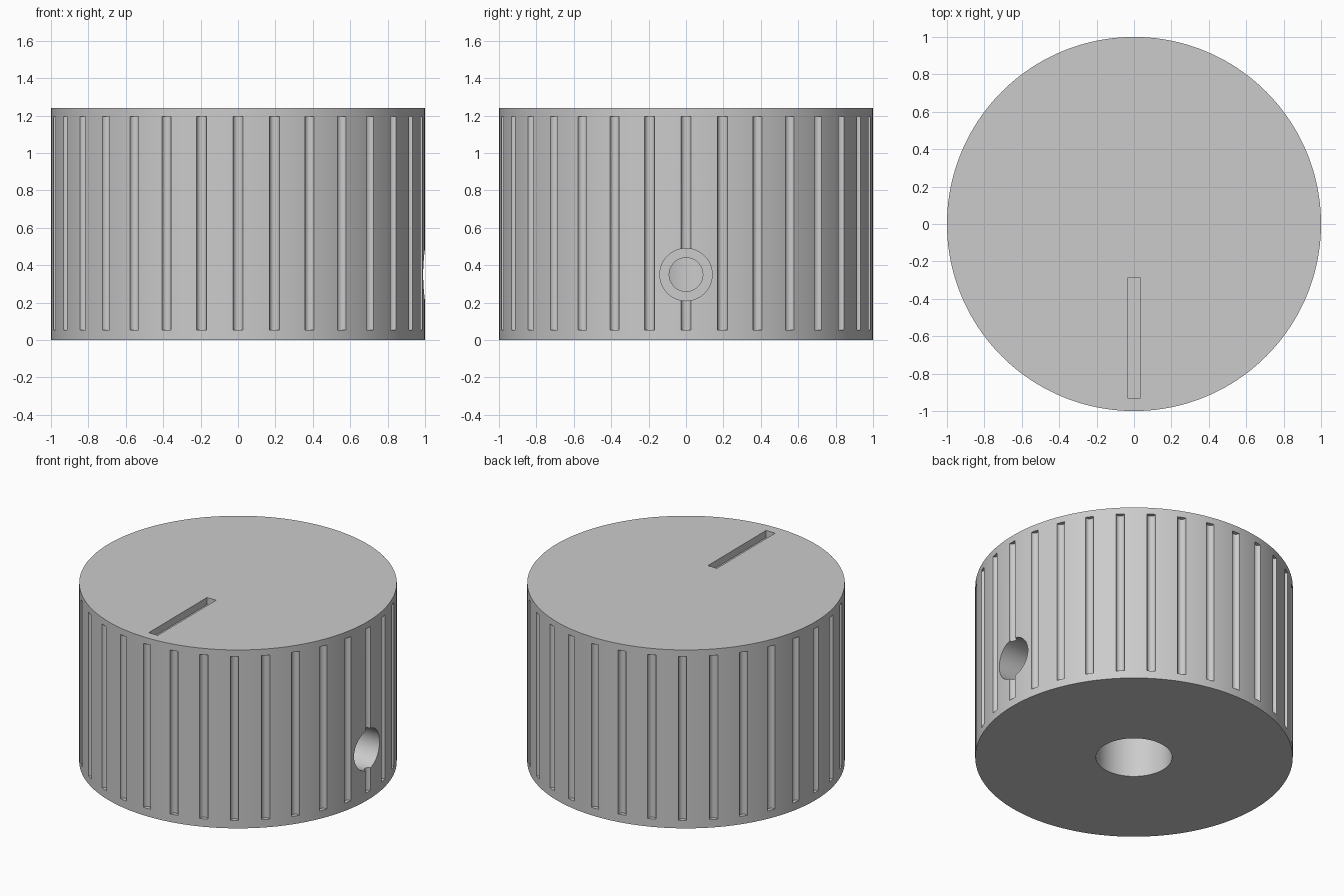
import bpy
import bmesh
from math import cos, sin, pi
from mathutils import Matrix, Vector

cube = bpy.data.objects.get("Cube")
if cube:
    bpy.data.objects.remove(cube, do_unlink=True)

HEIGHT = 1.24
SCREW_Z = 0.35
RIBS = 32

grey = bpy.data.materials.new("plain grey")
grey.use_nodes = True
colour = (0.6, 0.6, 0.6, 1)
grey.diffuse_color = colour
grey.node_tree.nodes["Principled BSDF"].inputs["Base Color"].default_value = colour


def add_cylinder(bm, radius, depth, centre, sides, turn=None):
    matrix = Matrix.Translation(Vector(centre)) @ (turn or Matrix())
    bmesh.ops.create_cone(bm, cap_ends=True, segments=sides, radius1=radius,
                          radius2=radius, depth=depth, matrix=matrix)


def make_object(name, bm):
    mesh = bpy.data.meshes.new(name)
    bm.to_mesh(mesh)
    bm.free()
    mesh.materials.append(grey)
    obj = bpy.data.objects.new(name, mesh)
    bpy.context.collection.objects.link(obj)
    return obj


def cylinder(name, *args):
    bm = bmesh.new()
    add_cylinder(bm, *args)
    return make_object(name, bm)


# Knob body
body = cylinder("knob_body", 1, HEIGHT, (0, 0, HEIGHT / 2), 160)

# Grip grooves, evenly spaced around the rim
bm = bmesh.new()
for i in range(RIBS):
    a = 2 * pi * i / RIBS
    add_cylinder(bm, 0.027, 1.14, (cos(a), sin(a), 0.625), 16)
grooves = make_object("groove_cutter", bm)

# Shaft bore from below
bore = cylinder("bore_cutter", 0.24, 1.8, (0, 0, 0), 64)

# Stepped set-screw hole on the left side
sideways = Matrix.Rotation(pi / 2, 4, 'Y')
head = cylinder("screw_head_cutter", 0.14, 0.6, (0.9, 0, SCREW_Z), 48, sideways)
pilot = cylinder("screw_pilot_cutter", 0.09, 0.8, (0.5, 0, SCREW_Z), 48, sideways)

# Pointer slot in the top
bm = bmesh.new()
bmesh.ops.create_cube(bm, size=1, matrix=Matrix.Translation((0, -0.61, HEIGHT))
                      @ Matrix.Diagonal((0.07, 0.64, 0.1, 1)))
slot = make_object("pointer_slot_cutter", bm)

# Cut everything, then bake the result and drop the cutters
cutters = [grooves, bore, head, pilot, slot]
for cutter in cutters:
    cutter.hide_render = True
    mod = body.modifiers.new(cutter.name, 'BOOLEAN')
    mod.operation = 'DIFFERENCE'
    mod.solver = 'EXACT'
    mod.object = cutter

graph = bpy.context.evaluated_depsgraph_get()
body.data = bpy.data.meshes.new_from_object(body.evaluated_get(graph))
body.modifiers.clear()
for cutter in cutters:
    bpy.data.objects.remove(cutter, do_unlink=True)

# Smooth round walls, sharp rims
bpy.ops.object.select_all(action='DESELECT')
body.select_set(True)
bpy.context.view_layer.objects.active = body
bpy.ops.object.shade_smooth_by_angle(angle=pi / 6)
